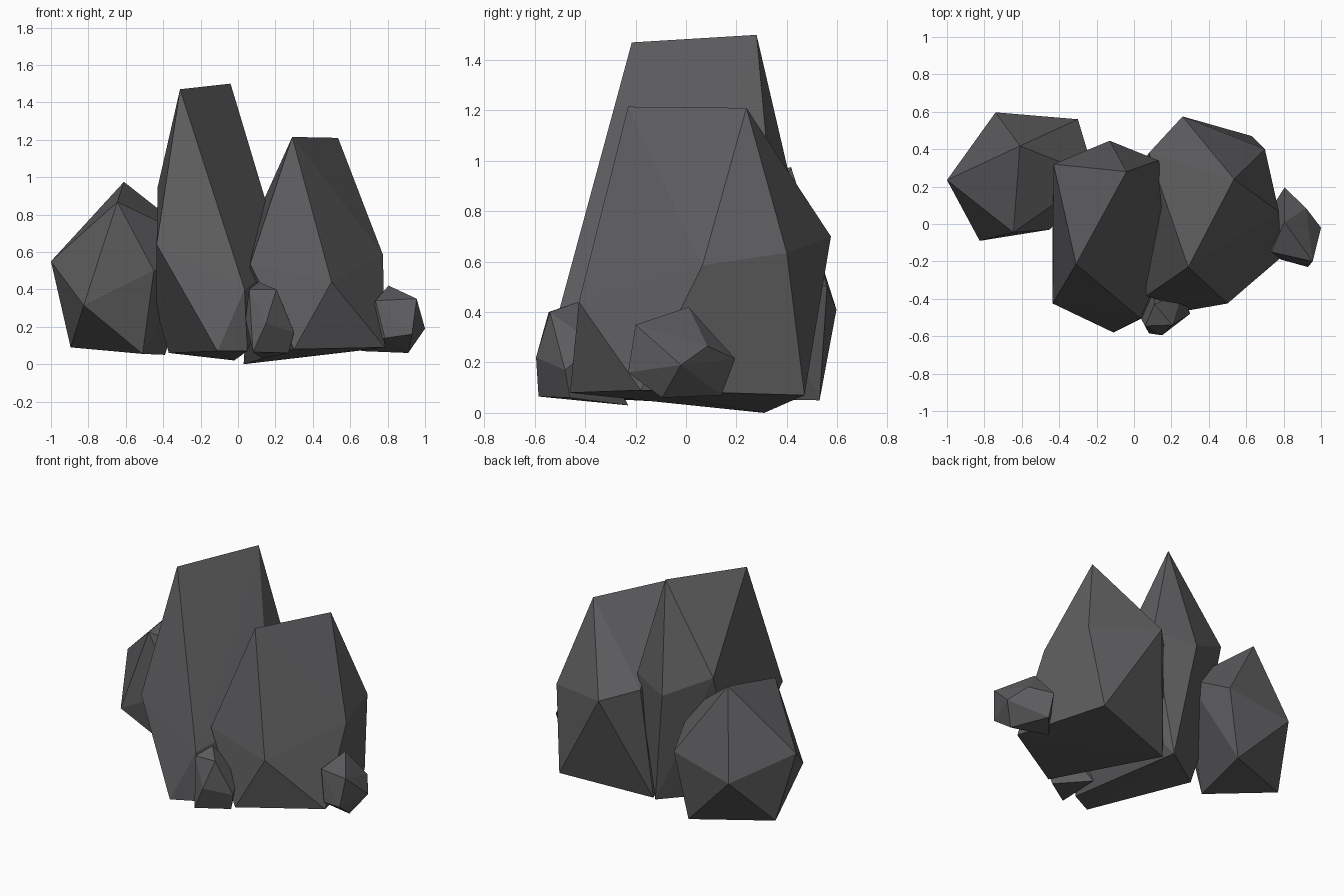
import bpy, bmesh

stone = bpy.data.materials.new("dark grey stone")
stone.diffuse_color = (0.11, 0.11, 0.115, 1)


def rock(name, corners):
    """Flat-faced boulder: the convex hull of a few corner points."""
    bm = bmesh.new()
    for c in corners:
        bm.verts.new(c)
    hull = bmesh.ops.convex_hull(bm, input=bm.verts[:])
    junk = {g for g in hull["geom_interior"] + hull["geom_unused"]
            if isinstance(g, bmesh.types.BMVert)}
    bmesh.ops.delete(bm, geom=list(junk), context='VERTS')
    bmesh.ops.recalc_face_normals(bm, faces=bm.faces[:])
    mesh = bpy.data.meshes.new(name)
    bm.to_mesh(mesh)
    bm.free()
    mesh.materials.append(stone)
    obj = bpy.data.objects.new(name, mesh)
    bpy.context.collection.objects.link(obj)
    return obj


# tall middle rock: two-point ridge, waist, base
rock("tall_rock", [
    (-.31, -.215, 1.47), (-.04, .28, 1.50),
    (-.435, -.425, .64), (.035, -.505, .40), (-.43, .32, .945),
    (-.13, .445, .79), (.13, .34, .84), (.245, -.01, .55),
    (-.435, .12, .29), (-.37, .10, .06), (-.11, -.58, .07),
    (.05, -.50, .07), (-.02, .36, .02)])

# broad right rock: two-point ridge, waist, base
rock("broad_rock", [
    (.29, -.23, 1.215), (.535, .24, 1.21),
    (.065, -.385, .535), (.50, -.425, .44), (.775, .065, .585),
    (.70, .40, .635), (.26, .575, .70), (.08, .38, .75),
    (.30, -.46, .08), (.785, -.18, .09), (.63, .47, .07), (.03, .31, 0)])

# left rock: pointed top, five-sided waist, base
rock("left_rock", [
    (-.61, .417, .975), (-.645, -.045, .867), (-.21, .26, .66),
    (-1, .235, .55), (-.825, -.09, .315), (-.45, -.03, .50),
    (-.30, .56, .50), (-.74, .597, .41),
    (-.895, .31, .09), (-.51, .04, .055), (-.39, .53, .05)])

# small front pebble, its base reaching back under the broad rock
rock("front_pebble", [
    (.11, -.43, .44), (.205, -.54, .40), (.06, -.545, .40),
    (.15, -.595, .22), (.04, -.51, .24), (.30, -.48, .17),
    (.08, -.585, .065), (.27, -.46, .06), (.26, -.36, .27),
    (.13, -.23, .03)])

# small right pebble
rock("right_pebble", [
    (.805, .01, .42), (.955, -.20, .35), (.735, -.15, .34),
    (1, -.02, .19), (.92, .085, .265), (.805, .195, .215),
    (.93, -.23, .16), (.91, -.095, .06), (.80, .14, .07),
    (.66, -.03, .07), (.785, -.19, .14)])
